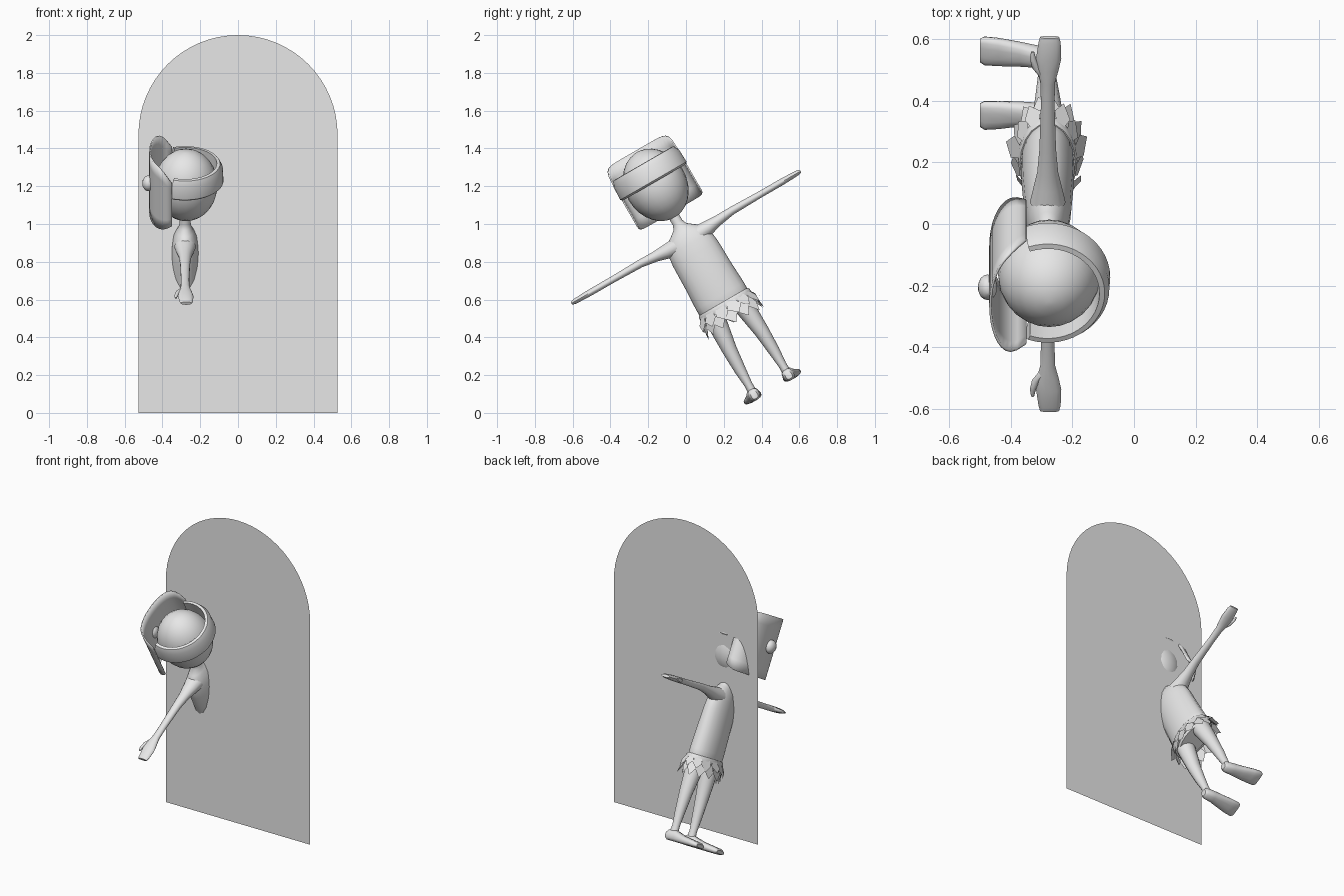
import bpy, bmesh, math, random
from mathutils import Matrix, Vector

if "Cube" in bpy.data.objects:
    bpy.data.objects.remove(bpy.data.objects["Cube"])

random.seed(3)
grey = bpy.data.materials.new("light grey")
grey.diffuse_color = (0.8, 0.8, 0.8, 1)
grey.use_nodes = True
grey.node_tree.nodes["Principled BSDF"].inputs["Base Color"].default_value = grey.diffuse_color

# Figure frame: local x = sideways, y = forward (world -x), z = up, leaning 30 degrees
C, S = math.cos(math.radians(30)), math.sin(math.radians(30))
LEAN = Matrix(((0, -1, 0, -0.28), (C, 0, -S, 0), (S, 0, C, 0.93), (0, 0, 0, 1)))


def make(name, verts, faces, lean=True, smooth=True):
    bm = bmesh.new()
    vs = [bm.verts.new(v) for v in verts]
    for f in faces:
        bm.faces.new([vs[i] for i in f])
    bmesh.ops.recalc_face_normals(bm, faces=bm.faces)
    me = bpy.data.meshes.new(name)
    bm.to_mesh(me)
    bm.free()
    ob = bpy.data.objects.new(name, me)
    bpy.context.collection.objects.link(ob)
    me.materials.append(grey)
    if lean:
        ob.matrix_world = LEAN
    if smooth:
        bpy.ops.object.select_all(action='DESELECT')
        ob.select_set(True)
        bpy.context.view_layer.objects.active = ob
        bpy.ops.object.shade_smooth_by_angle(angle=math.radians(45))
    return ob


def loft(name, axis, secs, n=16, side=1, power=1.0):
    """Rings (t, c1, c2, r1, r2) along an axis; side=-1 mirrors across local x."""
    verts, faces = [], []
    for t, c1, c2, r1, r2 in secs:
        for k in range(n):
            w = 2 * math.pi * k / n
            c, s = math.cos(w), math.sin(w)
            p = c1 + r1 * math.copysign(abs(c) ** power, c)
            q = c2 + r2 * math.copysign(abs(s) ** power, s)
            v = [(t, p, q), (p, t, q), (p, q, t)][axis]
            verts.append((v[0] * side, v[1], v[2]))
    m = len(secs)
    for j in range(m - 1):
        for k in range(n):
            l = (k + 1) % n
            faces.append((j * n + k, j * n + l, (j + 1) * n + l, (j + 1) * n + k))
    faces += [tuple(range(n)), tuple(range((m - 1) * n, m * n))]
    return make(name, verts, faces)


def ball(name, c, r, seg=24, rings=14):
    secs = []
    for j in range(rings + 1):
        w = math.pi * (0.02 + 0.96 * j / rings)
        secs.append((c[2] - r[2] * math.cos(w), c[0], c[1], r[0] * math.sin(w), r[1] * math.sin(w)))
    return loft(name, 2, secs, seg)


# Flat arched panel
R = 0.527
arch = [(-R, 0, 0), (R, 0, 0)]
arch += [(R * math.cos(math.pi * k / 32), 0, 2 - R + R * math.sin(math.pi * k / 32)) for k in range(33)]
make("arched_panel", arch, [tuple(range(len(arch)))], lean=False, smooth=False)

# Torso with neck
loft("torso", 2, [
    (-0.46, 0, 0, 0.12, 0.07), (-0.43, 0, 0, 0.145, 0.085), (-0.36, 0, 0, 0.146, 0.087),
    (-0.24, 0, 0, 0.14, 0.084), (-0.1, 0, 0, 0.137, 0.077), (-0.04, 0, 0, 0.13, 0.07),
    (0.01, 0, 0, 0.112, 0.06), (0.04, 0, 0, 0.07, 0.045), (0.065, 0, 0, 0.038, 0.034),
    (0.09, 0, 0, 0.029, 0.029), (0.16, 0, 0, 0.029, 0.029)], 20)

# Limbs, mirrored
for side, tag in ((1, "left"), (-1, "right")):
    loft(tag + "_arm", 0, [
        (0.07, 0, -0.02, 0.058, 0.05), (0.13, 0, -0.015, 0.046, 0.04), (0.19, 0, -0.008, 0.034, 0.029),
        (0.28, 0, 0, 0.027, 0.022), (0.45, 0, 0, 0.022, 0.018), (0.53, 0, 0, 0.024, 0.018),
        (0.58, 0, 0, 0.036, 0.018), (0.62, -0.003, 0, 0.041, 0.017), (0.68, -0.006, 0, 0.036, 0.014),
        (0.7, -0.006, 0, 0.031, 0.009)], 14, side)
    loft(tag + "_thumb", 0, [
        (0.55, 0.012, 0, 0.014, 0.012), (0.585, 0.037, 0, 0.014, 0.012),
        (0.62, 0.048, 0, 0.01, 0.01), (0.645, 0.049, 0, 0.005, 0.005)], 8, side)
    loft(tag + "_leg", 2, [
        (-0.42, 0.078, 0, 0.058, 0.06), (-0.52, 0.088, 0, 0.05, 0.052), (-0.63, 0.098, 0, 0.04, 0.042),
        (-0.75, 0.103, 0.002, 0.031, 0.032), (-0.84, 0.104, 0.004, 0.022, 0.024),
        (-0.91, 0.105, 0.004, 0.024, 0.03)], 14, side)
    loft(tag + "_foot", 1, [
        (-0.04, 0.105, -0.905, 0.018, 0.02), (-0.025, 0.105, -0.902, 0.03, 0.032),
        (0.03, 0.107, -0.9, 0.034, 0.034), (0.09, 0.112, -0.908, 0.042, 0.026),
        (0.16, 0.118, -0.912, 0.05, 0.022), (0.205, 0.121, -0.914, 0.052, 0.019),
        (0.22, 0.121, -0.916, 0.044, 0.011)], 14, side, 0.75)

# Ragged leaf skirt: waistband and two rows of pointed leaves
loft("waistband", 2, [(-0.445, 0, 0, 0.149, 0.09), (-0.43, 0, 0, 0.155, 0.096),
                      (-0.405, 0, 0, 0.155, 0.096), (-0.395, 0, 0, 0.149, 0.09)], 20)
verts, faces = [], []
for row, (top, length, flare) in enumerate(((-0.405, 0.075, 0.035), (-0.43, 0.09, 0.022))):
    for k in range(14):
        w = 2 * math.pi * (k + 0.5 * row) / 14
        ln = length * random.uniform(0.85, 1.15)
        fl = flare * random.uniform(0.7, 1.4)
        b = len(verts)
        for dw, dz, out in ((-0.14, 0, 0), (0.14, 0, 0), (0.24, 0.5, 0.6), (0.03, 1, 1), (-0.24, 0.5, 0.6)):
            verts.append(((0.15 + fl * out) * math.cos(w + dw),
                          (0.093 + fl * out) * math.sin(w + dw), top - ln * dz))
        faces.append(tuple(range(b, b + 5)))
make("leaf_skirt", verts, faces, smooth=False)

# Head and nose
ball("head", (0, -0.005, 0.32), (0.165, 0.167, 0.2))
ball("nose", (-0.035, 0.195, 0.35), (0.042, 0.032, 0.042), 14, 8)

# Band around the back of the head, open at the front
profile = [(0.192, 0.335), (0.203, 0.345), (0.2, 0.42), (0.185, 0.45), (0.168, 0.452), (0.165, 0.335)]
verts, faces, N, P = [], [], 28, len(profile)
for i in range(N + 1):
    w = math.radians(-200 + 220 * i / N)
    for r, h in profile:
        verts.append((r * math.cos(w), r * math.sin(w), h))
for i in range(N):
    for k in range(P):
        l = (k + 1) % P
        faces.append((i * P + k, i * P + l, (i + 1) * P + l, (i + 1) * P + k))
faces += [tuple(range(P)), tuple(range(N * P, N * P + P))]
make("head_band", verts, faces)

# Curved face visor
verts, faces, N, M = [], [], 20, 6
for i in range(N + 1):
    s = -1 + 2 * i / N
    w = s * math.pi / 2
    a, f = 0.197 * math.sin(w), 0.07 + 0.12 * max(math.cos(w), 0) ** 0.75
    low, high = 0.15 + 0.03 * s ** 8, 0.53 - 0.09 * s ** 6
    for j in range(M + 1):
        verts.append((a, f, low + (high - low) * j / M))
for i in range(N):
    for j in range(M):
        b = i * (M + 1) + j
        faces.append((b, b + 1, b + M + 2, b + M + 1))
visor = make("visor", verts, faces)
mod = visor.modifiers.new("thickness", 'SOLIDIFY')
mod.thickness = 0.008
